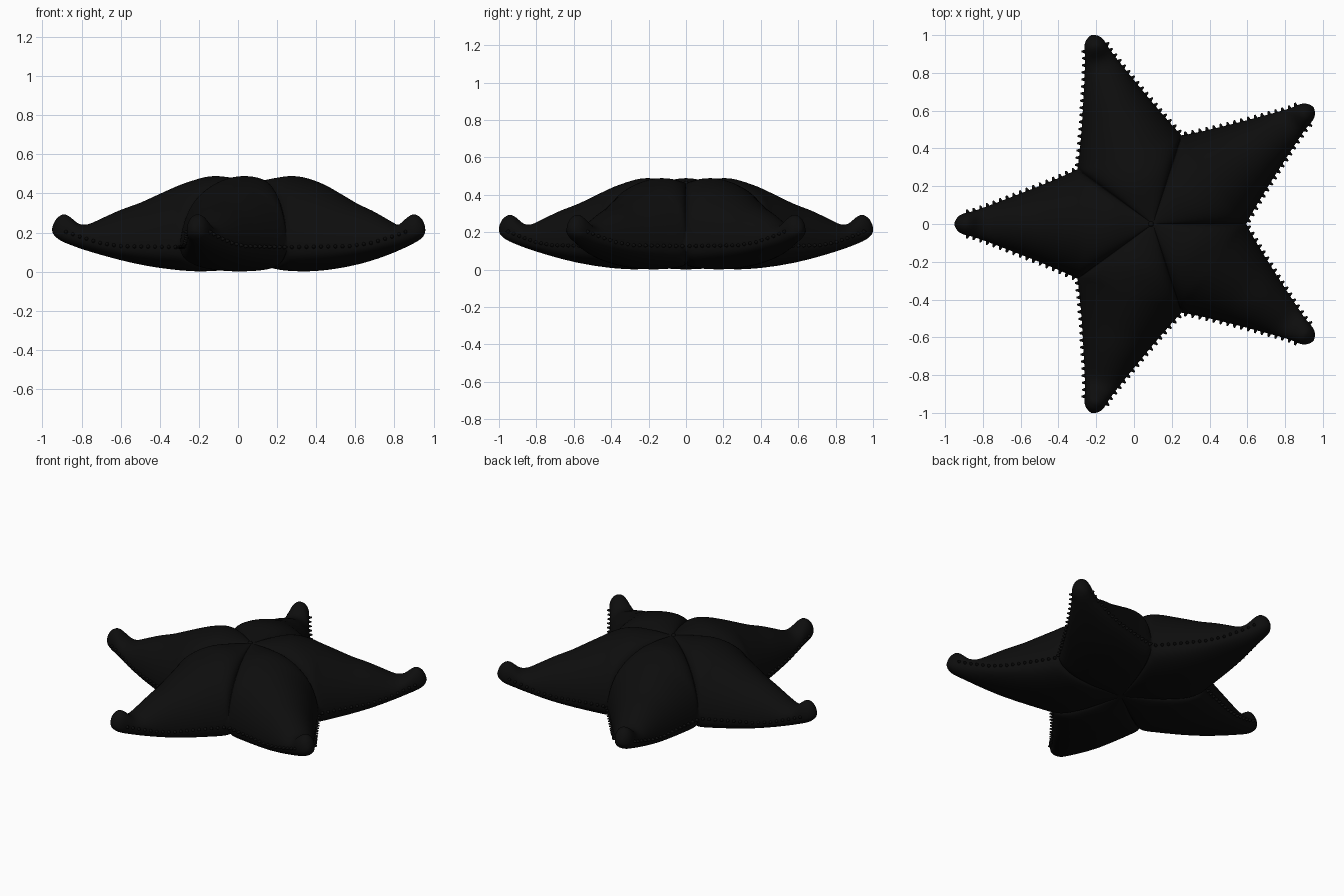
import bpy, bmesh, math
from mathutils import Vector, Matrix

if "Cube" in bpy.data.objects:
    bpy.data.objects.remove(bpy.data.objects["Cube"], do_unlink=True)

CENTRE = Vector((0.1, 0, 0))
ARMS = [math.radians(36 + 72 * i) for i in range(5)]
TAN = math.tan(math.radians(36))
NOTCH = 0.4      # distance along an arm where neighbouring arms separate

# Arm profiles: (distance from centre, value)
WIDTH = [(0, 0), (0.4, 0.4 * TAN), (0.5, 0.245), (0.6, 0.203), (0.7, 0.163), (0.8, 0.124),
         (0.9, 0.086), (0.95, 0.068), (0.98, 0.062), (1.01, 0.054), (1.03, 0.042),
         (1.045, 0.022), (1.053, 0)]
RIDGE = [(0, 0.46), (0.1, 0.476), (0.2, 0.49), (0.25, 0.489), (0.3, 0.477), (0.4, 0.445),
         (0.5, 0.4), (0.6, 0.353), (0.7, 0.318), (0.8, 0.272), (0.85, 0.247), (0.88, 0.238),
         (0.92, 0.243), (0.95, 0.275), (0.98, 0.295), (1.0, 0.293), (1.03, 0.272),
         (1.045, 0.242), (1.053, 0.215)]
BELLY = [(0, 0.035), (0.1, 0.02), (0.2, 0.004), (0.3, 0), (0.4, 0.006), (0.5, 0.018),
         (0.6, 0.035), (0.7, 0.058), (0.8, 0.085), (0.9, 0.115), (0.98, 0.145),
         (1.02, 0.165), (1.045, 0.19), (1.053, 0.215)]
VALLEY = [(0, 0.46), (0.1, 0.452), (0.2, 0.42), (0.3, 0.35), (0.35, 0.28), (0.38, 0.21),
          (0.4, 0.125)]
GROOVE = [(0, 0.035), (0.2, 0.035), (0.3, 0.05), (0.35, 0.07), (0.4, 0.125)]
SIDE = [(0.4, 0.125), (0.7, 0.13), (0.8, 0.145), (0.9, 0.175), (1.0, 0.21), (1.053, 0.215)]


def sample(table, u):
    for (a, p), (b, q) in zip(table, table[1:]):
        if u <= b:
            return p + (q - p) * max(0, u - a) / (b - a)
    return table[-1][1]


def finish(bm, name, mat):
    bmesh.ops.recalc_face_normals(bm, faces=bm.faces)
    mesh = bpy.data.meshes.new(name)
    bm.to_mesh(mesh)
    bm.free()
    mesh.materials.append(mat)
    for p in mesh.polygons:
        p.use_smooth = True
    obj = bpy.data.objects.new(name, mesh)
    bpy.context.collection.objects.link(obj)
    return obj


black = bpy.data.materials.new("near_black")
black.use_nodes = True
colour = (0.004, 0.004, 0.004, 1)
black.diffuse_color = colour
black.node_tree.nodes["Principled BSDF"].inputs["Base Color"].default_value = colour

# Body: five lofted arms sharing their valley seams
stations = [0, 0.05, 0.1, 0.15, 0.2, 0.25, 0.3, 0.35, 0.38, 0.4, 0.45, 0.5, 0.55, 0.6, 0.65,
            0.7, 0.75, 0.8, 0.85, 0.88, 0.92, 0.95, 0.98, 1.0, 1.015, 1.03, 1.045, 1.053]
STEPS = 14
bm = bmesh.new()
shared = {}


def vert(co):
    key = tuple(round(c, 4) + 0.0 for c in co)
    if key not in shared:
        shared[key] = bm.verts.new(co)
    return shared[key]


def arm_point(u, t, upper):
    a = (t / STEPS - 0.5) * math.pi
    edge = SIDE if u >= NOTCH else (VALLEY if upper else GROOVE)
    rim = sample(edge, u)
    mid = sample(RIDGE if upper else BELLY, u)
    c = max(0, math.cos(a)) ** (1.0 if upper else 0.75)
    return Vector((u, sample(WIDTH, u) * math.sin(a), rim + (mid - rim) * c))


for ang in ARMS:
    rot = Matrix.Rotation(ang, 3, 'Z')
    for upper in (True, False):
        rows = [[vert(CENTRE + rot @ arm_point(u, t, upper)) for t in range(STEPS + 1)]
                for u in stations]
        for r0, r1 in zip(rows, rows[1:]):
            for t in range(STEPS):
                quad = list(dict.fromkeys((r0[t], r1[t], r1[t + 1], r0[t + 1])))
                if len(quad) > 2 and not bm.faces.get(quad):
                    bm.faces.new(quad)
body = finish(bm, "starfish_body", black)
sub = body.modifiers.new("smooth", 'SUBSURF')
sub.levels = sub.render_levels = 1

# Spines: small cones along both edges of every arm
bm = bmesh.new()
COUNT = 17
for ang in ARMS:
    rot = Matrix.Rotation(ang, 3, 'Z')
    for side in (-1, 1):
        out = rot @ Vector((0.37, side, 0)).normalized()
        turn = out.to_track_quat('Z', 'Y').to_matrix().to_4x4()
        for i in range(COUNT):
            u = 0.42 + 0.56 * i / (COUNT - 1)
            pos = CENTRE + rot @ Vector((u, side * sample(WIDTH, u), sample(SIDE, u)))
            bmesh.ops.create_cone(bm, cap_ends=True, segments=8, radius1=0.015, radius2=0.004,
                                  depth=0.032, matrix=Matrix.Translation(pos) @ turn)
finish(bm, "edge_spines", black)

# Small button on top of the centre
bm = bmesh.new()
bmesh.ops.create_uvsphere(bm, u_segments=12, v_segments=8, radius=0.015,
                          matrix=Matrix.Translation(CENTRE + Vector((-0.01, 0, 0.458))))
finish(bm, "centre_button", black)
